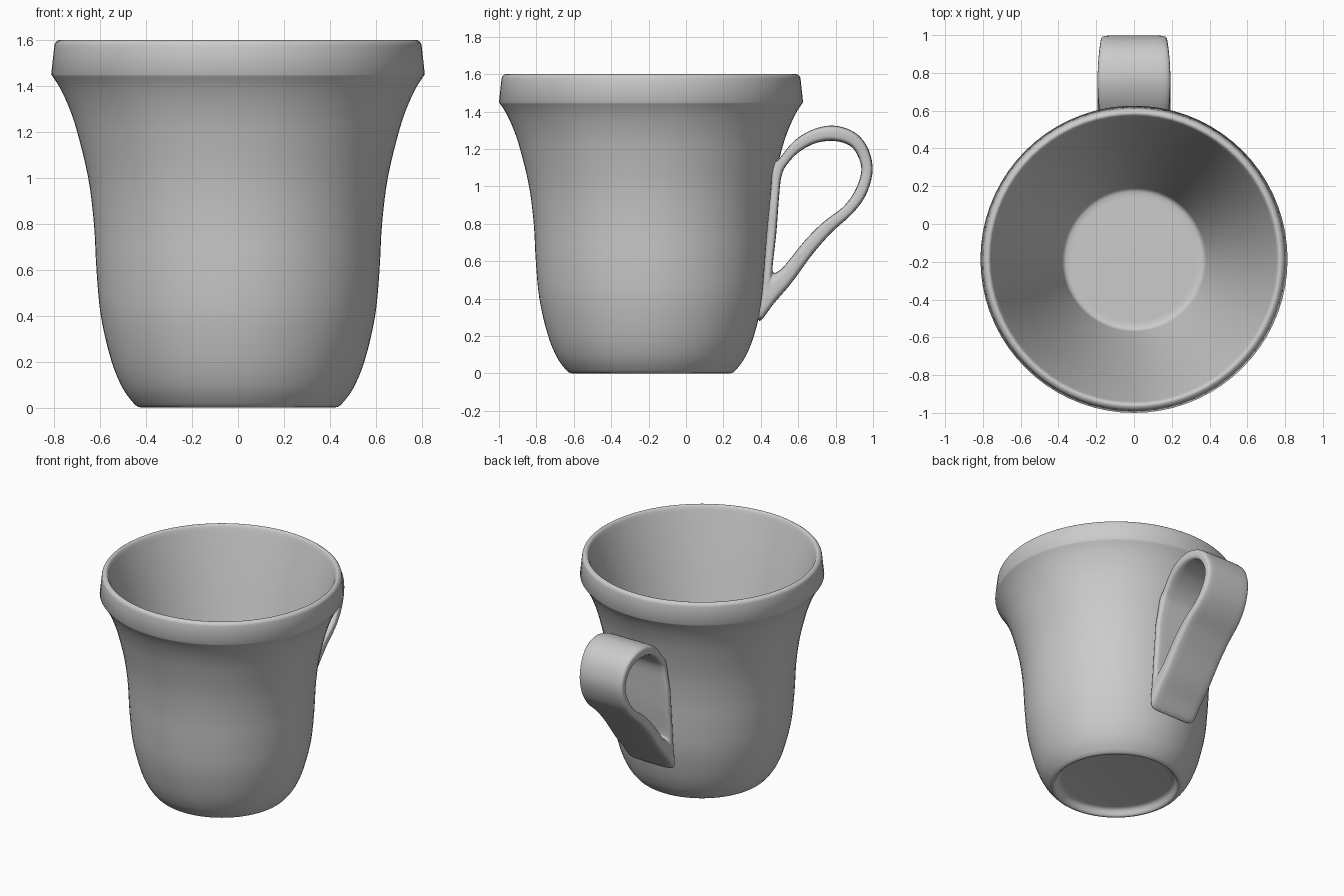
import bpy, math
from mathutils import Vector

if "Cube" in bpy.data.objects:
    bpy.data.objects.remove(bpy.data.objects["Cube"])

CUP_Y = -0.187
FLOOR = 0.24


def spline(pts, steps, closed=False):
    """Catmull-Rom curve through the points."""
    pts = [Vector(p) for p in pts]
    n = len(pts)
    out = []
    for i in range(n if closed else n - 1):
        if closed:
            a, b, c, d = (pts[(i + k) % n] for k in (-1, 0, 1, 2))
        else:
            a, b, c, d = (pts[min(max(i + k, 0), n - 1)] for k in (-1, 0, 1, 2))
        for s in range(steps):
            t = s / steps
            out.append(0.5 * (2 * b + (c - a) * t + (2 * a - 5 * b + 4 * c - d) * t * t
                              + (3 * b - a - 3 * c + d) * t ** 3))
    if not closed:
        out.append(pts[-1])
    return out


def make_object(name, verts, faces, angle):
    mesh = bpy.data.meshes.new(name)
    mesh.from_pydata(verts, [], faces)
    obj = bpy.data.objects.new(name, mesh)
    bpy.context.collection.objects.link(obj)
    bpy.ops.object.select_all(action='DESELECT')
    obj.select_set(True)
    bpy.context.view_layer.objects.active = obj
    bpy.ops.object.mode_set(mode='EDIT')
    bpy.ops.mesh.select_all(action='SELECT')
    bpy.ops.mesh.normals_make_consistent(inside=False)
    bpy.ops.object.mode_set(mode='OBJECT')
    bpy.ops.object.shade_smooth_by_angle(angle=math.radians(angle))
    return obj


# Cup: one lathed profile (radius, height), recessed foot, outside, rim, inside, floor
foot = spline([(0.36, 0.05), (0.385, 0.045), (0.40, 0.03), (0.41, 0.008), (0.42, 0.0)], 2)
wall = spline([(0.435, 0.003), (0.457, 0.022), (0.505, 0.09), (0.553, 0.21), (0.597, 0.40),
               (0.616, 0.60), (0.627, 0.80), (0.652, 1.0), (0.70, 1.2),
               (0.737, 1.31), (0.777, 1.395), (0.813, 1.45)], 4)
rim = spline([(0.80, 1.57), (0.795, 1.588), (0.778, 1.6), (0.762, 1.594), (0.75, 1.565)], 3)
inside = [Vector((0.75 - 0.368 * t, 1.565 + (FLOOR + 0.03 - 1.565) * t)) for t in (0.33, 0.66, 1)]
floor = spline([(0.378, FLOOR + 0.018), (0.365, FLOOR + 0.005), (0.34, FLOOR), (0.31, FLOOR)], 3)
profile = foot + wall + rim + inside + floor
SEG = 72
verts, faces = [], []
for p in profile:
    for k in range(SEG):
        a = 2 * math.pi * k / SEG
        verts.append((p.x * math.cos(a), CUP_Y + p.x * math.sin(a), p.y))
for r in range(len(profile) - 1):
    for k in range(SEG):
        k2 = (k + 1) % SEG
        faces.append((r * SEG + k, r * SEG + k2, (r + 1) * SEG + k2, (r + 1) * SEG + k))
faces.append(tuple(range(SEG)))
faces.append(tuple(range((len(profile) - 1) * SEG, len(profile) * SEG)))
make_object("cup_body", verts, faces, 60)

# Handle: closed strap loop, each entry is outer (y, z) and inner (y, z)
loop = [(0.465, 1.11, 0.51, 1.05), (0.50, 1.15, 0.535, 1.11), (0.58, 1.245, 0.60, 1.18),
        (0.68, 1.305, 0.69, 1.23), (0.79, 1.325, 0.79, 1.243), (0.90, 1.29, 0.875, 1.218),
        (0.97, 1.21, 0.92, 1.16), (0.998, 1.09, 0.937, 1.08), (0.965, 0.96, 0.905, 0.98),
        (0.89, 0.855, 0.84, 0.89), (0.78, 0.755, 0.735, 0.81), (0.675, 0.635, 0.635, 0.71),
        (0.565, 0.485, 0.53, 0.58), (0.475, 0.38, 0.49, 0.545), (0.39, 0.28, 0.468, 0.54),
        (0.407, 0.45, 0.464, 0.58), (0.43, 0.75, 0.483, 0.75), (0.452, 0.98, 0.498, 0.95)]
outer = spline([p[:2] for p in loop], 5, True)
inner = spline([p[2:] for p in loop], 5, True)


def power(v, e):
    return math.copysign(abs(v) ** e, v)


RING = 24
verts, faces = [], []
n = len(outer)
for o, i in zip(outer, inner):
    mid, half = (o + i) / 2, (o - i) / 2
    width = 0.193 - 0.4 * max(mid.x - 0.76, 0) ** 2
    if mid.x < 0.76 and mid.y > 0.9:
        width -= 0.4 * (mid.x - 0.76) ** 2 * min(1, (mid.y - 0.9) * 4)
    for k in range(RING):
        a = 2 * math.pi * (k + 0.5) / RING
        p = mid + half * power(math.sin(a), 0.5)
        verts.append((width * power(math.cos(a), 0.22), p.x, p.y))
for r in range(n):
    r2 = (r + 1) % n
    for k in range(RING):
        k2 = (k + 1) % RING
        faces.append((r * RING + k, r * RING + k2, r2 * RING + k2, r2 * RING + k))
make_object("handle", verts, faces, 60)
